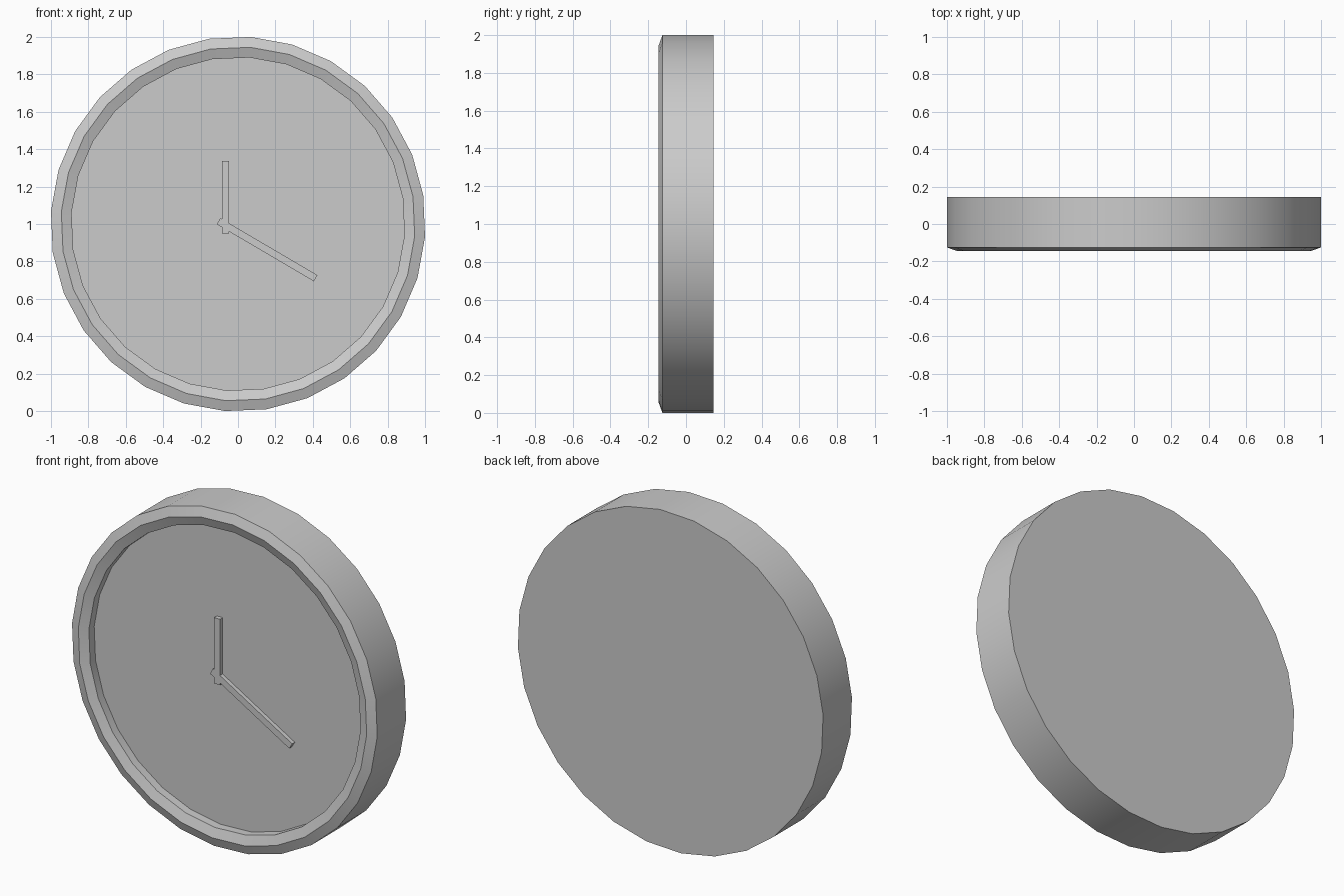
import bpy, bmesh, math
from mathutils import Matrix

if "Cube" in bpy.data.objects:
    bpy.data.objects.remove(bpy.data.objects["Cube"])

SIDES = 28
PHASE = math.radians(-3.96)
FLOOR_Y = -0.075


def add_object(name, bm):
    bmesh.ops.recalc_face_normals(bm, faces=bm.faces[:])
    mesh = bpy.data.meshes.new(name)
    bm.to_mesh(mesh)
    bm.free()
    obj = bpy.data.objects.new(name, mesh)
    bpy.context.collection.objects.link(obj)
    return obj


def lathe(name, profile, center_z):
    """Closed solid turned about the y axis from (radius, y) points."""
    bm = bmesh.new()
    rings = []
    for r, y in profile:
        angles = [PHASE + math.tau * i / SIDES for i in range(SIDES)]
        rings.append([bm.verts.new((r * math.cos(a), y, center_z + r * math.sin(a)))
                      for a in angles])
    for a, b in zip(rings, rings[1:]):
        for i in range(SIDES):
            j = (i + 1) % SIDES
            bm.faces.new((a[i], a[j], b[j], b[i]))
    bm.faces.new(rings[0])
    bm.faces.new(rings[-1])
    return add_object(name, bm)


def hand(name, start, end, width, front, back):
    """Thin bar lying on the dial between two (x, z) points."""
    dx, dz = end[0] - start[0], end[1] - start[1]
    bm = bmesh.new()
    place = (Matrix.Translation(((start[0] + end[0]) / 2, (front + back) / 2,
                                 (start[1] + end[1]) / 2))
             @ Matrix.Rotation(-math.atan2(dz, dx), 4, 'Y')
             @ Matrix.Diagonal((math.hypot(dx, dz), back - front, width, 1)))
    bmesh.ops.create_cube(bm, size=1, matrix=place)
    return add_object(name, bm)


# Case: back plate, side wall, two-sided bevelled rim and recessed dial
case = lathe("clock_case", [(1.0024, 0.145), (1.0024, -0.125), (0.947, -0.145),
                            (0.892, -0.125), (0.892, FLOOR_Y)], 1.0)
bpy.context.view_layer.objects.active = case
case.select_set(True)
bpy.ops.object.shade_smooth_by_angle(angle=math.radians(30))

# Hands
hand("hour_hand", (-0.067, 0.948), (-0.067, 1.338), 0.038, -0.101, FLOOR_Y + 0.005)
hand("minute_hand", (-0.104, 1.015), (0.415, 0.71), 0.038, -0.1, FLOOR_Y + 0.005)
